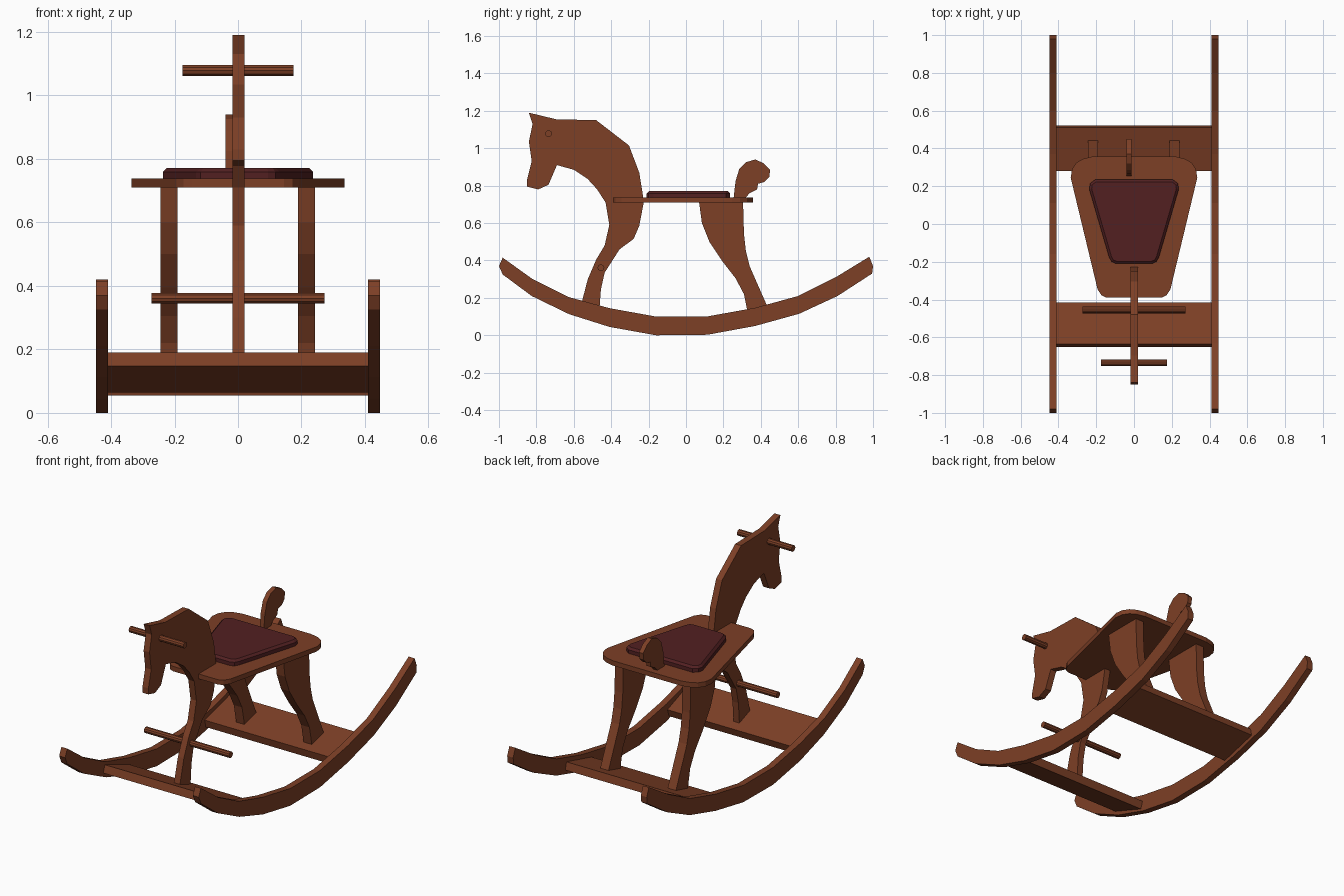
import bpy, bmesh, math
from mathutils import Vector


def material(name, rgb):
    m = bpy.data.materials.new(name)
    m.diffuse_color = (*rgb, 1)
    return m


wood = material("brown wood", (0.205, 0.050, 0.019))
leather = material("dark red leather", (0.085, 0.0145, 0.0155))


def finish(bm, name, mat):
    bmesh.ops.recalc_face_normals(bm, faces=bm.faces)
    mesh = bpy.data.meshes.new(name)
    bm.to_mesh(mesh)
    bm.free()
    mesh.materials.append(mat)
    ob = bpy.data.objects.new(name, mesh)
    bpy.context.collection.objects.link(ob)
    return ob


def prism(name, points, offset, mat=wood):
    """Flat outline of 3D points pushed along an offset."""
    bm = bmesh.new()
    face = bm.faces.new([bm.verts.new(p) for p in points])
    new = bmesh.ops.extrude_face_region(bm, geom=[face], use_keep_orig=True)
    verts = [v for v in new["geom"] if isinstance(v, bmesh.types.BMVert)]
    bmesh.ops.translate(bm, verts=verts, vec=Vector(offset))
    return finish(bm, name, mat)


def side_board(name, profile, x0, x1):
    return prism(name, [(x0, y, z) for y, z in profile], (x1 - x0, 0, 0))


def mirrored(half):
    return half + [(-x, y) for x, y in reversed(half)]


def dowel(name, y, z, half_length, radius):
    n = 10
    ring = [(-half_length, y + radius * math.cos(2 * math.pi * i / n),
             z + radius * math.sin(2 * math.pi * i / n)) for i in range(n)]
    return prism(name, ring, (2 * half_length, 0, 0))


# Curved rockers
rocker = [(-0.98, 0.415), (-1, 0.37), (-0.98, 0.325), (-0.825, 0.21),
          (-0.625, 0.113), (-0.41, 0.045), (-0.16, 0), (0.115, 0.003),
          (0.37, 0.05), (0.605, 0.115), (0.81, 0.21), (0.995, 0.33),
          (1, 0.37), (0.98, 0.42), (0.80, 0.31), (0.60, 0.21),
          (0.37, 0.147), (0.11, 0.10), (-0.16, 0.10), (-0.41, 0.145),
          (-0.63, 0.205), (-0.82, 0.30)]
side_board("rocker_left", rocker, -0.448, -0.41)
side_board("rocker_right", rocker, 0.41, 0.448)

# Tilted cross boards between the rockers
side_board("front_cross_board", [(-0.65, 0.147), (-0.43, 0.065),
                                 (-0.415, 0.108), (-0.636, 0.19)], -0.41, 0.41)
side_board("rear_cross_board", [(0.29, 0.055), (0.521, 0.115),
                                (0.511, 0.159), (0.28, 0.099)], -0.41, 0.41)

# Head, neck and front leg in one board
horse = [(-0.84, 1.19), (-0.695, 1.155), (-0.48, 1.15), (-0.305, 1.015),
         (-0.25, 0.87), (-0.225, 0.715), (-0.25, 0.585), (-0.28, 0.515),
         (-0.355, 0.46), (-0.435, 0.335), (-0.455, 0.245), (-0.464, 0.123),
         (-0.562, 0.158), (-0.525, 0.30), (-0.48, 0.405), (-0.435, 0.48),
         (-0.41, 0.59), (-0.43, 0.71), (-0.475, 0.78), (-0.525, 0.835),
         (-0.60, 0.885), (-0.69, 0.91), (-0.735, 0.805), (-0.79, 0.78),
         (-0.85, 0.795), (-0.85, 0.83), (-0.825, 0.93), (-0.84, 1.035),
         (-0.82, 1.13)]
side_board("head_and_front_leg", horse, -0.018, 0.02)

# Rear legs
leg = [(0.07, 0.712), (0.085, 0.60), (0.125, 0.50), (0.195, 0.395),
       (0.265, 0.305), (0.31, 0.22), (0.332, 0.11), (0.442, 0.138),
       (0.375, 0.29), (0.34, 0.37), (0.32, 0.45), (0.31, 0.54), (0.305, 0.712)]
side_board("rear_leg_left", leg, -0.244, -0.191)
side_board("rear_leg_right", leg, 0.189, 0.242)

# Tail
tail = [(0.255, 0.737), (0.265, 0.825), (0.285, 0.89), (0.32, 0.925),
        (0.37, 0.94), (0.415, 0.92), (0.45, 0.885), (0.445, 0.845),
        (0.42, 0.82), (0.385, 0.81), (0.38, 0.78), (0.34, 0.76), (0.32, 0.737)]
side_board("tail", tail, -0.04, -0.013)

# Handle and foot rest
dowel("handle", -0.735, 1.078, 0.175, 0.018)
dowel("foot_rest", -0.455, 0.361, 0.273, 0.018)

# Seat board with clipped corners
seat = mirrored([(-0.145, -0.39), (-0.172, -0.378), (-0.193, -0.345),
                 (-0.335, 0.245), (-0.328, 0.29), (-0.305, 0.325),
                 (-0.27, 0.345), (-0.22, 0.357)])
prism("seat", [(x, y, 0.71) for x, y in seat], (0, 0, 0.028))

# Cushion with a chamfered top
pad = mirrored([(-0.095, -0.21), (-0.118, -0.20), (-0.132, -0.175),
                (-0.237, 0.185), (-0.232, 0.215), (-0.205, 0.235)])
cushion = prism("cushion", [(x, y, 0.737) for x, y in pad], (0, 0, 0.022), leather)
bm = bmesh.new()
bm.from_mesh(cushion.data)
top = max(bm.faces, key=lambda f: f.calc_center_median().z)
bmesh.ops.inset_region(bm, faces=[top], thickness=0.013, depth=0)
bmesh.ops.translate(bm, verts=top.verts, vec=(0, 0, 0.012))
bm.to_mesh(cushion.data)
bm.free()
